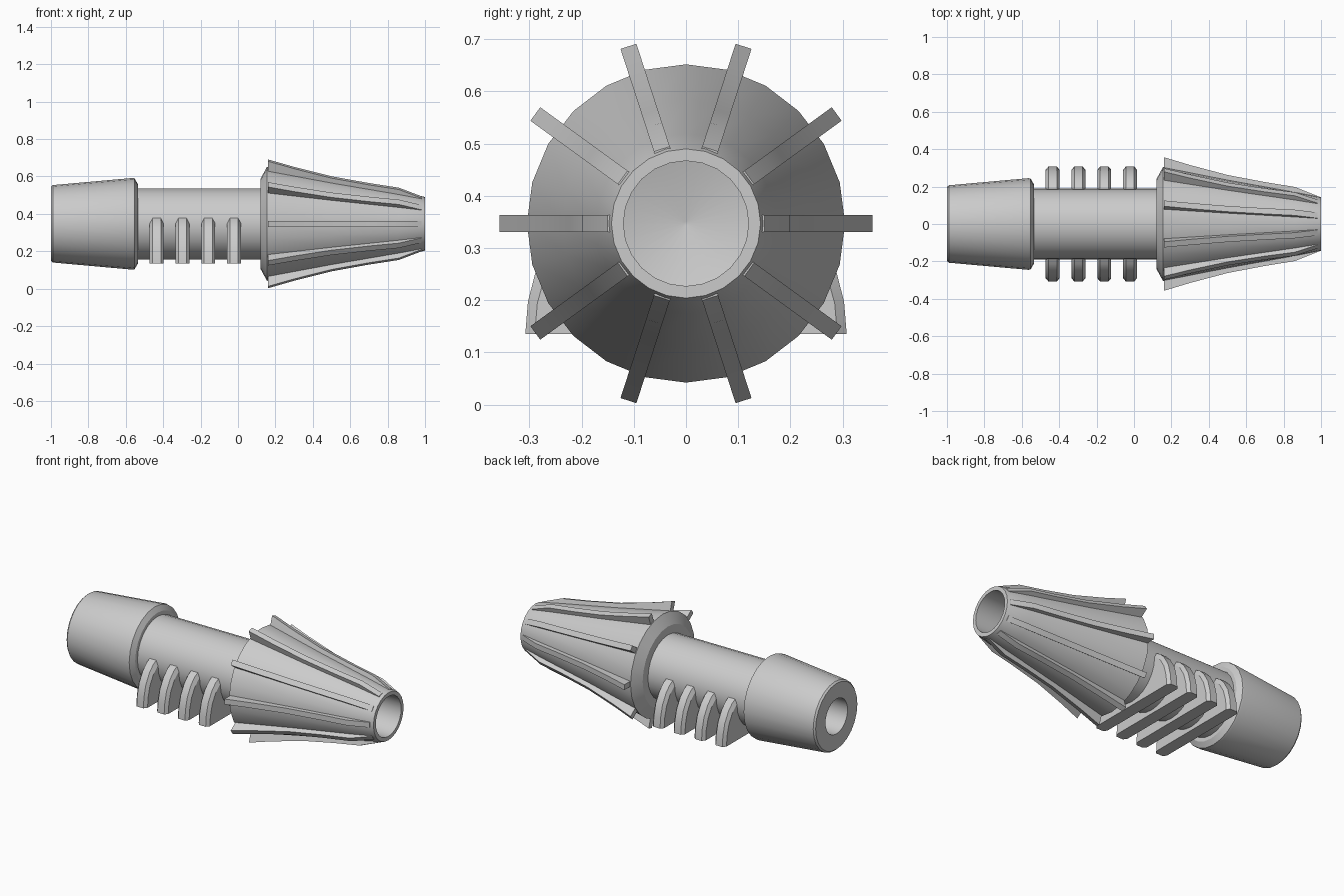
import bpy, bmesh
from math import cos, sin, pi, radians
from mathutils import Matrix

if "Cube" in bpy.data.objects:
    bpy.data.objects.remove(bpy.data.objects["Cube"])

AXIS_Z = 0.347


def finish(bm, name, smooth=True):
    bmesh.ops.remove_doubles(bm, verts=bm.verts, dist=1e-5)
    bmesh.ops.recalc_face_normals(bm, faces=bm.faces)
    me = bpy.data.meshes.new(name)
    bm.to_mesh(me)
    bm.free()
    ob = bpy.data.objects.new(name, me)
    bpy.context.collection.objects.link(ob)
    ob.location.z = AXIS_Z
    if smooth:
        bpy.ops.object.select_all(action='DESELECT')
        ob.select_set(True)
        bpy.context.view_layer.objects.active = ob
        bpy.ops.object.shade_smooth_by_angle(angle=radians(25))
    return ob


def lathe(name, profile, sides=24):
    """Revolve (x, radius) points around the x axis."""
    bm = bmesh.new()
    rings = [[bm.verts.new((x, r * cos(2 * pi * i / sides), r * sin(2 * pi * i / sides)))
              for i in range(sides)] for x, r in profile]
    for a, b in zip(rings, rings[1:]):
        for i in range(sides):
            j = (i + 1) % sides
            bm.faces.new((a[i], a[j], b[j], b[i]))
    bm.faces.new(rings[0])
    bm.faces.new(rings[-1])
    return finish(bm, name)


def loft(bm, loops):
    """Join matching outlines into a capped solid."""
    rings = [[bm.verts.new(p) for p in loop] for loop in loops]
    n = len(rings[0])
    for a, b in zip(rings, rings[1:]):
        for i in range(n):
            j = (i + 1) % n
            bm.faces.new((a[i], a[j], b[j], b[i]))
    bm.faces.new(rings[0])
    bm.faces.new(rings[-1])


# Whole turned body: rear bore, tapered collar, neck, flared cone, front bore
lathe("body", [
    (-0.42, 0.004), (-0.45, 0.105), (-1.0, 0.105),
    (-1.0, 0.198), (-0.99, 0.207), (-0.565, 0.245), (-0.553, 0.243), (-0.535, 0.212),
    (-0.535, 0.19), (0.12, 0.19),
    (0.12, 0.24), (0.155, 0.305),
    (0.5, 0.237), (0.86, 0.172), (0.995, 0.145), (1.0, 0.143),
    (1.0, 0.12), (0.30, 0.12), (0.27, 0.004)])

# Ten ribs sweeping along the cone
rib = [(0.16, 0.357), (0.3, 0.315), (0.5, 0.262), (0.7, 0.224),
       (0.86, 0.198), (0.98, 0.15)]
root = [(0.98, 0.135), (0.16, 0.28)]
bm = bmesh.new()
loft(bm, [[(x, y, r) for x, r in rib + root] for y in (-0.016, 0.016)])
rib_geom = list(bm.verts) + list(bm.edges) + list(bm.faces)
for k in range(10):
    new = bmesh.ops.duplicate(bm, geom=rib_geom)["geom"] if k else rib_geom
    vs = [v for v in new if isinstance(v, bmesh.types.BMVert)]
    if k:
        bmesh.ops.rotate(bm, verts=vs, cent=(0, 0, 0), matrix=Matrix.Rotation(k * pi / 5, 3, 'X'))
bmesh.ops.rotate(bm, verts=bm.verts, cent=(0, 0, 0), matrix=Matrix.Rotation(pi / 2, 3, 'X'))
finish(bm, "cone_ribs")

# Four arched grip fins with chamfered sides and a flat bottom
half = [(0.308, -0.212), (0.303, -0.15), (0.285, -0.08), (0.25, -0.02), (0.215, 0.015), (0.17, 0.038)]
inner = [(0.29, -0.212), (0.285, -0.153), (0.267, -0.088), (0.235, -0.034), (0.2, -0.003), (0.16, 0.015)]


def fin_loop(x, pts):
    return [(x, y, z) for y, z in pts] + [(x, -y, z) for y, z in reversed(pts)]


for n in range(4):
    cx = -0.435 + n * 0.138
    bm = bmesh.new()
    loft(bm, [fin_loop(cx + dx, pts) for dx, pts in
              ((-0.037, inner), (-0.022, half), (0.022, half), (0.037, inner))])
    finish(bm, f"grip_fin_{n + 1}")
